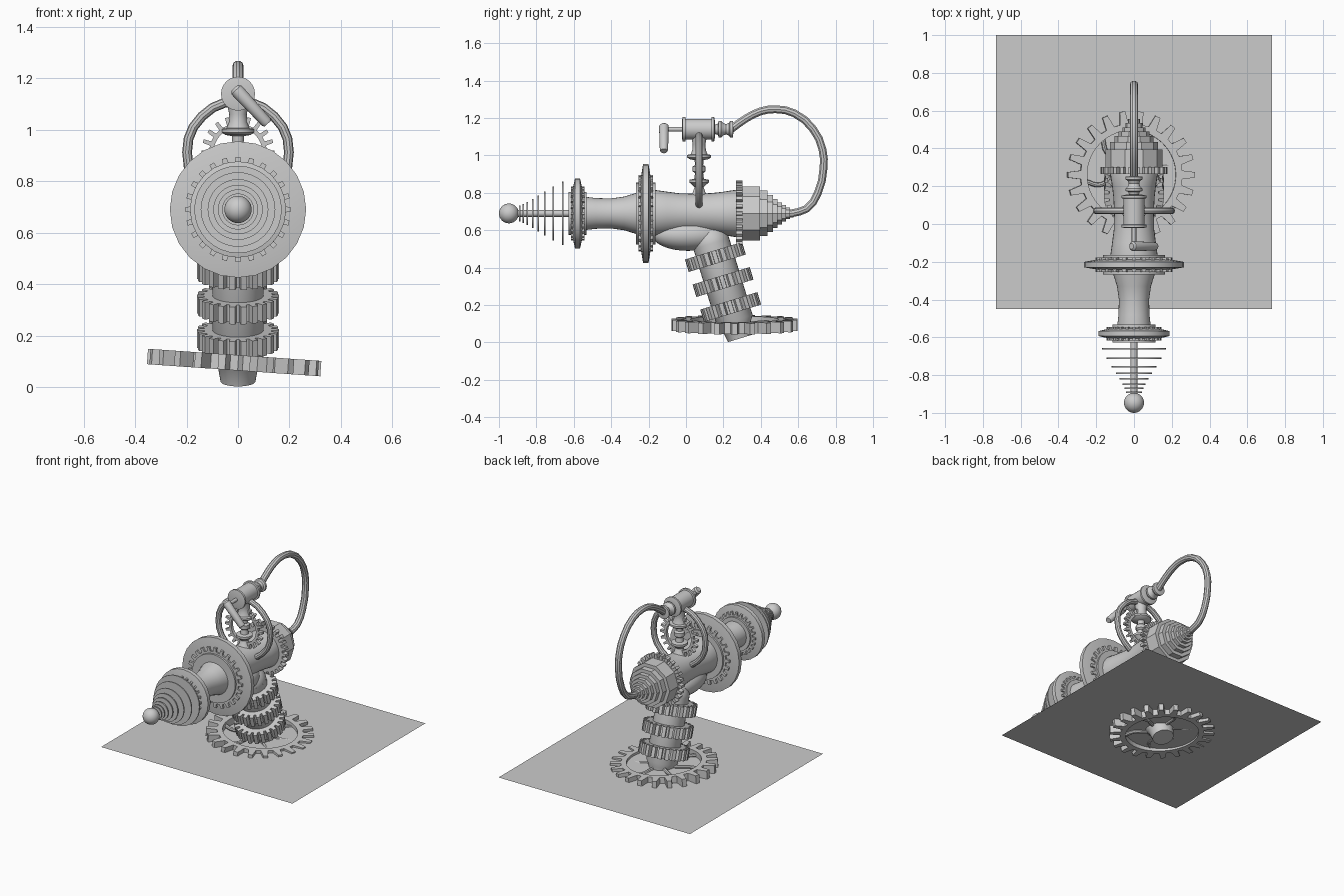
import bpy, bmesh
from math import sin, cos, pi, radians
from mathutils import Vector, Matrix

if "Cube" in bpy.data.objects:
    bpy.data.objects.remove(bpy.data.objects["Cube"])


def frame(origin, direction=(0, 0, 1)):
    q = Vector(direction).to_track_quat('Z', 'Y')
    return Matrix.Translation(origin) @ q.to_matrix().to_4x4()


def finish(bm, name, mat=None, smooth=True):
    bmesh.ops.recalc_face_normals(bm, faces=bm.faces)
    me = bpy.data.meshes.new(name)
    bm.to_mesh(me)
    bm.free()
    ob = bpy.data.objects.new(name, me)
    bpy.context.collection.objects.link(ob)
    if mat is not None:
        ob.matrix_world = mat
    if smooth:
        bpy.ops.object.select_all(action='DESELECT')
        ob.select_set(True)
        bpy.context.view_layer.objects.active = ob
        bpy.ops.object.shade_smooth_by_angle(angle=radians(35))
    return ob


def lathe(name, profile, mat, sides=32, smooth=True):
    """profile: (distance along axis, radius) pairs; both ends are capped"""
    bm = bmesh.new()
    rings = [[bm.verts.new((r * cos(2 * pi * i / sides), r * sin(2 * pi * i / sides), t))
              for i in range(sides)] for t, r in profile]
    for a, b in zip(rings, rings[1:]):
        for i in range(sides):
            j = (i + 1) % sides
            bm.faces.new((a[i], a[j], b[j], b[i]))
    bm.faces.new(rings[0])
    bm.faces.new(rings[-1])
    return finish(bm, name, mat, smooth)


def gear(name, teeth, inner, root, tip, thick, mat, tooth=(0.3, 0.18)):
    """toothed ring; tooth = half width at root and tip as a share of the pitch"""
    bm = bmesh.new()
    pts = []
    for k in range(teeth):
        for off, r in ((-tooth[0], root), (-tooth[1], tip), (tooth[1], tip), (tooth[0], root)):
            pts.append((2 * pi * (k + off) / teeth, r))
    loops = [[bm.verts.new(((r if outer else inner) * cos(a), (r if outer else inner) * sin(a), z))
              for a, r in pts]
             for outer, z in ((0, -thick / 2), (1, -thick / 2), (1, thick / 2), (0, thick / 2))]
    for a, b in zip(loops, loops[1:] + loops[:1]):
        for i in range(len(pts)):
            j = (i + 1) % len(pts)
            bm.faces.new((a[i], a[j], b[j], b[i]))
    return finish(bm, name, mat, False)


def pipe(name, pts, radius, mat=None, cyclic=False, res=4, bevel=3):
    cu = bpy.data.curves.new(name, 'CURVE')
    cu.dimensions = '3D'
    cu.bevel_depth, cu.bevel_resolution, cu.use_fill_caps = radius, bevel, True
    cu.resolution_u = res
    sp = cu.splines.new('BEZIER')
    sp.bezier_points.add(len(pts) - 1)
    for bp, p in zip(sp.bezier_points, pts):
        bp.co = p
        bp.handle_left_type = bp.handle_right_type = 'AUTO'
    sp.use_cyclic_u = cyclic
    ob = bpy.data.objects.new(name, cu)
    bpy.context.collection.objects.link(ob)
    if mat is not None:
        ob.matrix_world = mat
    bpy.ops.object.select_all(action='DESELECT')
    ob.select_set(True)
    bpy.context.view_layer.objects.active = ob
    bpy.ops.object.convert(target='MESH')
    bpy.ops.object.shade_smooth_by_angle(angle=radians(35))


def ball(name, loc, scale):
    bm = bmesh.new()
    bmesh.ops.create_uvsphere(bm, u_segments=32, v_segments=16, radius=1)
    bmesh.ops.scale(bm, vec=scale, verts=bm.verts)
    return finish(bm, name, Matrix.Translation(loc))


Y = (0, 1, 0)
AXIS_Z = 0.69
body = frame((0, 0, AXIS_Z), Y)        # lathe distance equals y

# Ground sheet
bm = bmesh.new()
bm.faces.new([bm.verts.new(p) for p in ((-.73, -.45, .093), (.73, -.45, .093),
                                        (.73, 1, .093), (-.73, 1, .093))])
finish(bm, "ground_sheet", smooth=False)

# Base gear with curved spokes
base = Matrix.Translation((-.015, .26, .095)) @ Matrix.Rotation(radians(4), 4, 'Y')
gear("base_gear", 22, .235, .27, .338, .06, base, (.3, .15))
for k in range(6):
    a = k * pi / 3
    pipe("base_spoke", [(r * cos(a + d), r * sin(a + d), 0)
                        for r, d in ((.05, 0), (.12, .25), (.18, .3), (.24, .15))], .012, base, bevel=2)

# Grip: tilted post with three gears
tilt = Vector((0, -.292, .956))
foot = Vector((0, .29, .022))
lathe("grip_post", [(0, .068), (.07, .08), (.1, .1), (.53, .1)], frame(foot, tilt))
for k in range(3):
    gear("grip_gear", 22, .09, .132, .16, .07, frame(foot + tilt * (.175 + .14 * k), tilt), (.34, .26))
# Elbow that blends grip into the barrel
ball("elbow_fairing", (0, .01, .575), (.1, .19, .085))
ball("elbow_knuckle", foot + tilt * .53, (.1, .1, .1))

# Barrel
lathe("barrel", [(-.625, .07), (-.61, .085), (-.55, .09), (-.48, .082), (-.40, .08), (-.33, .09),
                 (-.25, .115), (-.17, .126), (-.1, .116), (-.03, .107), (.06, .105), (.14, .109),
                 (.2, .116), (.27, .127), (.3, .12)], body)


# Barrel discs: thin rim plate, toothed rings on both sides and outer collars
def flange(prefix, y, rim, cog, collar, w):
    lathe(prefix + "_plate", [(y - w * .35, cog * .9), (y - w * .18, rim), (y + w * .18, rim),
                              (y + w * .35, cog * .9)], body, 24)
    for s in (-1, 1):
        at = frame((0, y + s * w * .34, AXIS_Z), Y)
        gear(prefix + "_cog", 24, collar * .6, cog * .87, cog, w * .28, at, (.25, .18))
        lathe(prefix + "_collar", [(-w * .12, collar), (w * .12, collar)],
              frame((0, y + s * w * .52, AXIS_Z), Y))


flange("front_disc", -.58, .187, .145, .115, .075)
flange("main_disc", -.215, .265, .205, .165, .08)

# Emitter: rod, shrinking discs and ball
lathe("emitter_rod", [(-.95, .018), (-.6, .018)], body, 16)
for y, r in ((-.66, .17), (-.71, .145), (-.755, .118), (-.79, .096), (-.82, .078),
             (-.848, .062), (-.87, .05), (-.89, .042)):
    lathe("emitter_disc", [(y - .004, r), (y + .004, r)], body)
ball("emitter_ball", (0, -.947, AXIS_Z), (.053, .053, .053))

# Rear gear and stepped cone
gear("rear_gear", 26, .08, .152, .177, .036, frame((0, .284, AXIS_Z), Y), (.28, .2))
cone = []
for y0, y1, r in ((.3, .395, .152), (.395, .435, .128), (.435, .465, .104), (.465, .49, .082),
                  (.49, .512, .062), (.512, .535, .046), (.535, .555, .032), (.555, .575, .022)):
    cone += [(y0, r), (y1, r)]
lathe("rear_cone", cone, body, 10, False)

# Carry ring with thin gear inside, standing on the barrel
VY = .07
ring = frame((0, VY, .912), Y)
pipe("carry_ring", [(.198 * cos(a * pi / 4), .198 * sin(a * pi / 4), 0) for a in range(8)],
     .019, ring, True, 3)
gear("ring_gear", 20, .095, .112, .142, .022, ring, (.24, .16))

# Valve pedestal
lathe("valve_pedestal", [(.77, .055), (.8, .035), (.83, .024), (.85, .045), (.855, .052), (.87, .052),
                         (.875, .026), (.905, .022), (.915, .034), (.94, .034), (.95, .022), (.975, .024),
                         (.98, .05), (.99, .064), (1.003, .064), (1.006, .045), (1.03, .036),
                         (1.06, .034), (1.1, .042)], frame((0, VY, 0)), 24)

# Valve body, coupling and crank
valve = frame((0, 0, 1.14), Y)
lathe("valve_body", [(-.022, .045), (-.018, .066), (-.004, .066), (-.002, .056), (.135, .056),
                     (.137, .066), (.15, .066), (.155, .045)], valve, 24)
lathe("hose_coupling", [(.15, .024), (.17, .03), (.175, .045), (.187, .045), (.2, .032), (.215, .028),
                        (.23, .034), (.236, .045), (.25, .045), (.253, .022)], valve, 24)
lathe("crank_rod", [(-.13, .012), (-.01, .012)], valve, 16)
lathe("crank_handle", [(-.02, .016), (-.01, .025), (0, .026), (.16, .022), (.17, .018)],
      frame((0, -.118, 1.148), (.68, 0, -.73)), 16)

# Hose from valve to cone tip
pipe("hose", [(0, y, z) for y, z in ((.24, 1.14), (.32, 1.197), (.4, 1.236), (.48, 1.247), (.58, 1.225),
                                     (.68, 1.14), (.73, 1.03), (.735, .93), (.705, .80), (.645, .715),
                                     (.56, .69))], .022, res=2)
